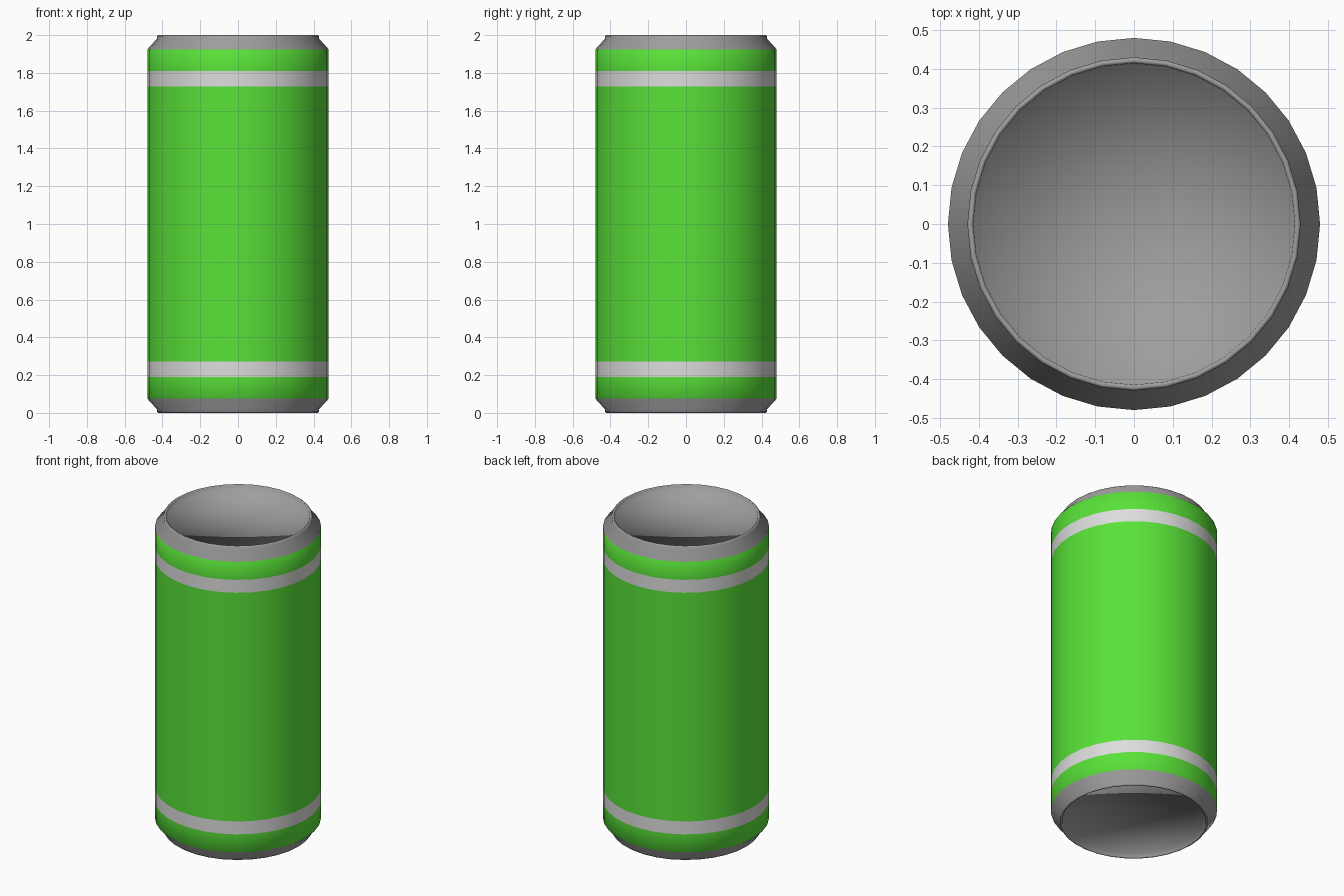
import bpy
import bmesh
from math import cos, sin, tau

SIDES = 32

if "Cube" in bpy.data.objects:
    bpy.data.objects.remove(bpy.data.objects["Cube"], do_unlink=True)


def make_material(name, color):
    mat = bpy.data.materials.new(name)
    mat.use_nodes = True
    mat.diffuse_color = color
    mat.node_tree.nodes["Principled BSDF"].inputs["Base Color"].default_value = color
    return mat


materials = [
    make_material("bare metal", (0.34, 0.34, 0.34, 1)),
    make_material("green paint", (0.10, 0.76, 0.04, 1)),
    make_material("pale stripe", (0.72, 0.72, 0.72, 1)),
]
METAL, GREEN, STRIPE = range(3)

# Lower half profile: radius, height, colour of the band that follows
half = [
    (0.412, 0.03, METAL),    # recessed end panel edge
    (0.415, 0.006, METAL),   # inner wall of the lip
    (0.422, 0.0, METAL),     # lip
    (0.43, 0.006, METAL),
    (0.43, 0.02, METAL),     # shoulder
    (0.48, 0.075, GREEN),
    (0.48, 0.19, STRIPE),
    (0.48, 0.272, GREEN),
]
# Mirror the profile for the upper half
profile = [(r, z) for r, z, _ in half]
profile += [(r, 2 - z) for r, z in reversed(profile)]
bands = [c for _, _, c in half]
bands += bands[-2::-1]

# Can body, turned from the profile
bm = bmesh.new()
rings = [[bm.verts.new((r * cos(tau * i / SIDES), r * sin(tau * i / SIDES), z))
          for i in range(SIDES)] for r, z in profile]
for lower, upper, color in zip(rings, rings[1:], bands):
    for i in range(SIDES):
        j = (i + 1) % SIDES
        face = bm.faces.new((lower[i], lower[j], upper[j], upper[i]))
        face.material_index = color

# Recessed end panels, fanned around a centre point
for ring, height in ((rings[0], 0.03), (rings[-1], 1.97)):
    centre = bm.verts.new((0, 0, height))
    for i in range(SIDES):
        bm.faces.new((ring[i], ring[(i + 1) % SIDES], centre))

bmesh.ops.recalc_face_normals(bm, faces=bm.faces)
for face in bm.faces:
    face.smooth = True

mesh = bpy.data.meshes.new("drink_can")
bm.to_mesh(mesh)
bm.free()
for mat in materials:
    mesh.materials.append(mat)
can = bpy.data.objects.new("drink_can", mesh)
bpy.context.collection.objects.link(can)
